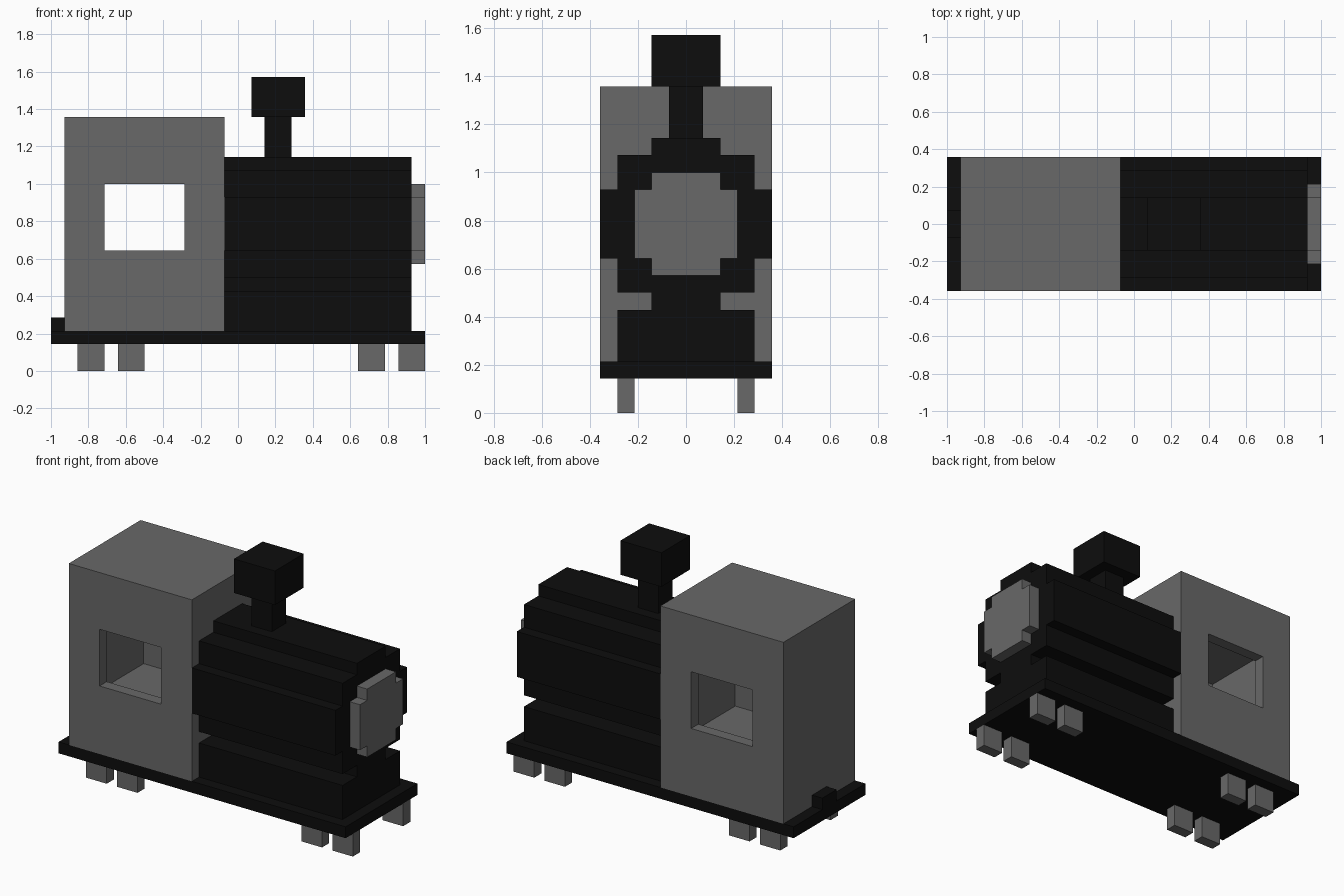
import bpy, bmesh

if "Cube" in bpy.data.objects:
    bpy.data.objects.remove(bpy.data.objects["Cube"])

U = 1 / 14  # one block of the model's grid


def material(name, rgb):
    m = bpy.data.materials.new(name)
    m.diffuse_color = (*rgb, 1)
    m.use_nodes = True
    m.node_tree.nodes["Principled BSDF"].inputs["Base Color"].default_value = m.diffuse_color
    return m


BLACK = material("black", (0.004, 0.004, 0.004))
GREY = material("grey", (0.14, 0.14, 0.14))


def finish(name, bm, mat):
    bmesh.ops.recalc_face_normals(bm, faces=bm.faces)
    me = bpy.data.meshes.new(name)
    bm.to_mesh(me)
    bm.free()
    me.materials.append(mat)
    ob = bpy.data.objects.new(name, me)
    bpy.context.collection.objects.link(ob)
    return ob


def block(name, x, y, z, mat):
    """Box from (min, max) pairs in grid units."""
    bm = bmesh.new()
    bmesh.ops.create_cube(bm, size=1)
    for v in bm.verts:
        v.co = [U * r[int(c > 0)] for r, c in zip((x, y, z), v.co)]
    return finish(name, bm, mat)


def stepped(name, x, steps, mat):
    """Mirrored stepped outline (half width, bottom, top) extruded along x."""
    right = [(w, z) for w, z0, z1 in steps for z in (z0, z1)]
    outline = right + [(-w, z) for w, z in reversed(right)]
    bm = bmesh.new()
    face = bm.faces.new([bm.verts.new((x[0] * U, y * U, z * U)) for y, z in outline])
    ext = bmesh.ops.extrude_face_region(bm, geom=[face], use_keep_orig=True)
    new = [g for g in ext["geom"] if isinstance(g, bmesh.types.BMVert)]
    bmesh.ops.translate(bm, verts=new, vec=((x[1] - x[0]) * U, 0, 0))
    return finish(name, bm, mat)


def cut(target, cutter):
    cutter.hide_render = True
    mod = target.modifiers.new("cut", 'BOOLEAN')
    mod.operation, mod.solver, mod.object = 'DIFFERENCE', 'EXACT', cutter
    bpy.context.view_layer.objects.active = target
    bpy.ops.object.modifier_apply(modifier=mod.name)
    bpy.data.objects.remove(cutter)


# Base plate and rear coupling
block("base_plate", (-14, 14), (-5, 5), (2, 3), BLACK)
block("rear_coupling", (-14, -13), (-1, 1), (3, 4), BLACK)

# Wheels, four pairs
for i, x in enumerate((-12, -9, 9, 12)):
    for side, y in (("front", -4), ("back", 3)):
        block(f"wheel_{side}_{i + 1}", (x, x + 2), (y, y + 1), (0, 2), GREY)

# Hollow cab with a window through both sides
cab = block("cab", (-13, -1), (-5, 5), (3, 19), GREY)
cut(cab, block("room_cutter", (-12, -2), (-4, 4), (7, 16), GREY))
cut(cab, block("window_cutter", (-10, -4), (-6, 6), (9, 14), GREY))

# Boiler on its bed, and the front door plate
stepped("boiler", (-1, 13),
        [(4, 3, 6), (2, 6, 7), (4, 7, 9), (5, 9, 13), (4, 13, 15), (2, 15, 16)], BLACK)
stepped("boiler_door", (13, 14), [(2, 8, 9), (3, 9, 13), (2, 13, 14)], GREY)

# Chimney
block("chimney_stem", (2, 4), (-1, 1), (16, 19), BLACK)
block("chimney_top", (1, 5), (-2, 2), (19, 22), BLACK)
